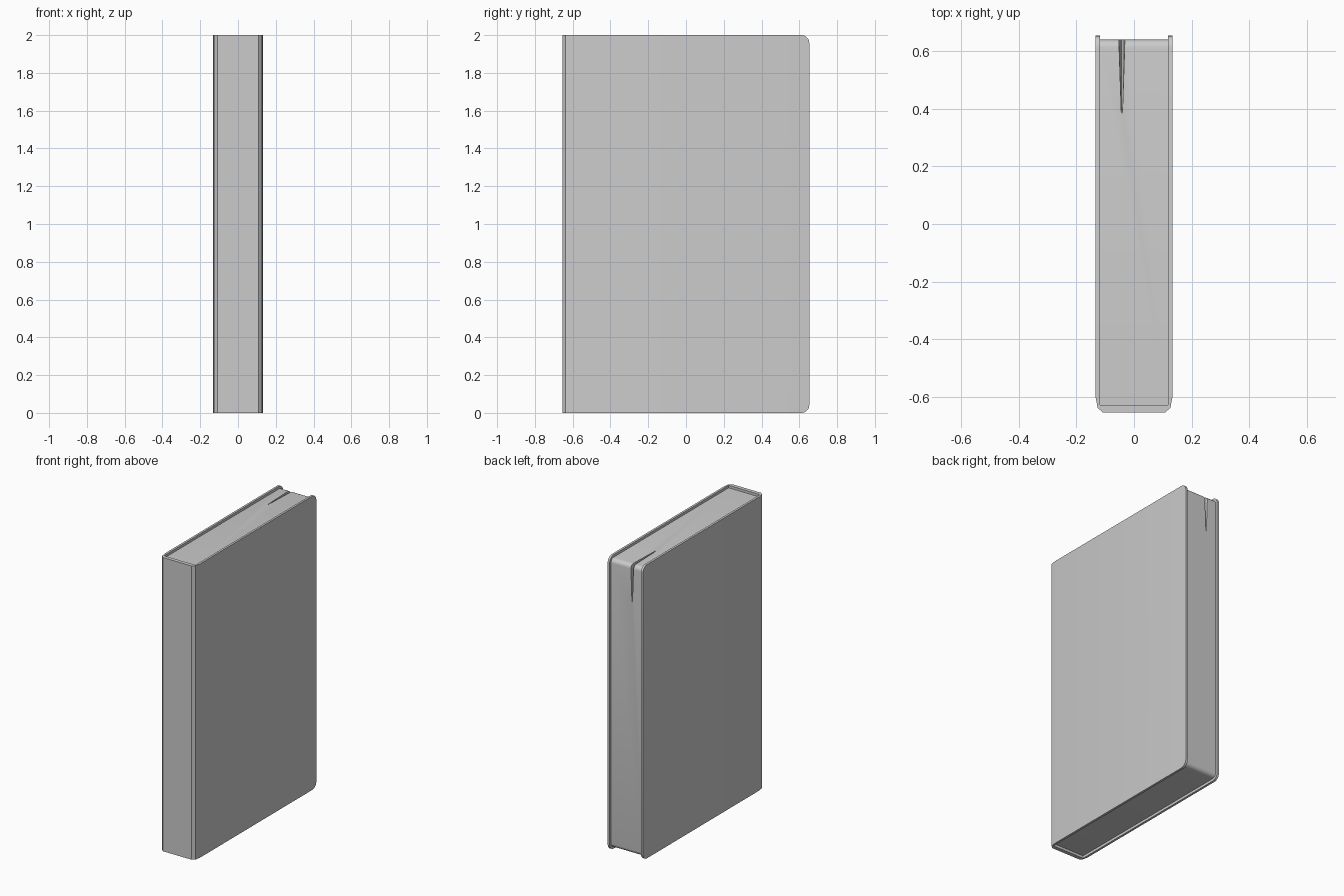
import bpy, bmesh

if "Cube" in bpy.data.objects:
    bpy.data.objects.remove(bpy.data.objects["Cube"])

HALF_Y = 0.653
INSET = 0.017          # how far the pages sit inside the cover rim


def extrude_profile(name, profile, z0, z1, round_y=None, radius=0):
    """Extrude an xy outline along z, then round the outer corners at y = round_y."""
    bm = bmesh.new()
    face = bm.faces.new([bm.verts.new((x, y, z0)) for x, y in profile])
    top = bmesh.ops.extrude_face_region(bm, geom=[face])["geom"]
    bmesh.ops.translate(bm, vec=(0, 0, z1 - z0),
                        verts=[v for v in top if isinstance(v, bmesh.types.BMVert)])
    bmesh.ops.recalc_face_normals(bm, faces=bm.faces)
    if round_y is not None:
        edges = [e for e in bm.edges
                 if all(abs(v.co.y - round_y) < 1e-5 for v in e.verts)
                 and abs(e.verts[0].co.z - e.verts[1].co.z) < 1e-5]
        bmesh.ops.bevel(bm, geom=edges, offset=radius, segments=5,
                        profile=0.5, affect='EDGES')
    return add_object(name, bm)


def add_object(name, bm):
    mesh = bpy.data.meshes.new(name)
    bm.to_mesh(mesh)
    bm.free()
    obj = bpy.data.objects.new(name, mesh)
    bpy.context.collection.objects.link(obj)
    return obj


def activate(obj):
    bpy.ops.object.select_all(action='DESELECT')
    obj.select_set(True)
    bpy.context.view_layer.objects.active = obj


# Cover: U-shaped section with a softened spine
right = [(0.108, -HALF_Y), (0.126, -0.637), (0.133, -0.60), (0.133, HALF_Y),
         (0.118, HALF_Y), (0.118, -0.627)]
profile = right + [(-x, y) for x, y in reversed(right)]
cover = extrude_profile("cover", profile, 0, 2, HALF_Y, 0.042)

# Page block, slightly inside the cover on the three open sides
page_y = HALF_Y - INSET + 0.003
block = [(-0.118, -0.627), (0.118, -0.627), (0.118, page_y), (-0.118, page_y)]
pages = extrude_profile("page_block", block, INSET, 2 - INSET, page_y, 0.028)

# Thin wedge-shaped gap between pages at the upper outer corner
gap_x, top_z = -0.042, 2 - INSET
bm = bmesh.new()
for side in (-1, 1):
    for half, y, z in ((0.002, 0.385, top_z), (0.002, page_y, top_z - 0.25),
                       (0.010, page_y, top_z),
                       (0.002, 0.385 - 0.02, top_z + 0.02),
                       (0.002, page_y + 0.02, top_z - 0.27),
                       (0.012, page_y + 0.02, top_z + 0.02)):
        bm.verts.new((gap_x + side * half, y, z))
bmesh.ops.convex_hull(bm, input=bm.verts)
bmesh.ops.recalc_face_normals(bm, faces=bm.faces)
cutter = add_object("page_gap_cutter", bm)

activate(pages)
cut = pages.modifiers.new("page_gap", 'BOOLEAN')
cut.operation = 'DIFFERENCE'
cut.solver = 'EXACT'
cut.object = cutter
bpy.ops.object.modifier_apply(modifier=cut.name)
bpy.data.objects.remove(cutter)

# Smooth the rounded corners, keep the other edges crisp
for obj in (cover, pages):
    activate(obj)
    bpy.ops.object.shade_smooth_by_angle(angle=0.6)
